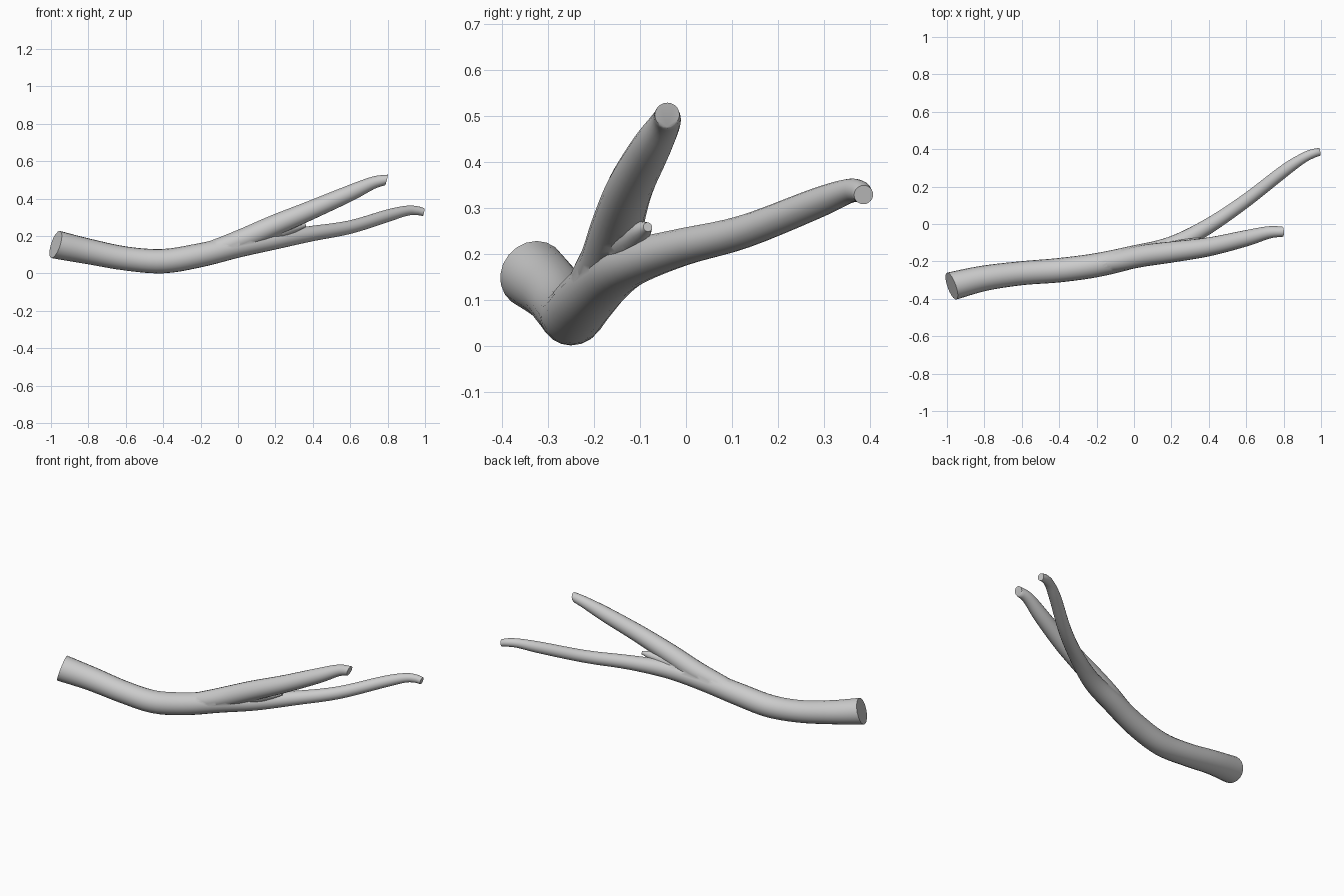
import bpy, bmesh, math
from mathutils import Vector

if "Cube" in bpy.data.objects:
    bpy.data.objects.remove(bpy.data.objects["Cube"])

SIDES, STEPS = 20, 5


def spline(pts):
    """Catmull-Rom through (x, y, z, radius) points."""
    p = [Vector(q) for q in pts]
    p = [2 * p[0] - p[1]] + p + [2 * p[-1] - p[-2]]
    out = []
    for i in range(1, len(p) - 2):
        a, b, c, d = p[i - 1:i + 3]
        for s in range(STEPS):
            t = s / STEPS
            out.append(0.5 * (2 * b + (c - a) * t + (2 * a - 5 * b + 4 * c - d) * t ** 2
                              + (3 * b - a - 3 * c + d) * t ** 3))
    return out + [p[-2]]


def limb(name, pts, start_dir=None, end_dir=None):
    """Capped tapering tube swept along the spline."""
    path = spline(pts)
    bm = bmesh.new()
    rings = []
    last = len(path) - 1
    for i, q in enumerate(path):
        tan = (path[min(i + 1, last)] - path[max(i - 1, 0)]).xyz.normalized()
        if i == 0 and start_dir:
            tan = Vector(start_dir).normalized()
        if i == last and end_dir:
            tan = Vector(end_dir).normalized()
        side = tan.cross(Vector((0, 0, 1))).normalized()
        up = side.cross(tan)
        rings.append([bm.verts.new(q.xyz + q.w * (side * math.cos(a) + up * math.sin(a)))
                      for a in (2 * math.pi * k / SIDES for k in range(SIDES))])
    for r, s in zip(rings, rings[1:]):
        for k in range(SIDES):
            n = (k + 1) % SIDES
            bm.faces.new((r[k], r[n], s[n], s[k]))
    bm.faces.new(rings[0][::-1])
    bm.faces.new(rings[-1])
    bmesh.ops.recalc_face_normals(bm, faces=bm.faces)
    me = bpy.data.meshes.new(name)
    bm.to_mesh(me)
    bm.free()
    ob = bpy.data.objects.new(name, me)
    bpy.context.collection.objects.link(ob)
    return ob


# Thick trunk running on into the lower, outward branch
trunk = limb("branch", [
    (-0.975, -0.332, 0.155, 0.076), (-0.8, -0.29, 0.118, 0.068),
    (-0.6, -0.263, 0.080, 0.064), (-0.4, -0.247, 0.066, 0.065),
    (-0.2, -0.220, 0.098, 0.064), (0, -0.175, 0.145, 0.060),
    (0.2, -0.118, 0.180, 0.051), (0.4, -0.010, 0.214, 0.041),
    (0.6, 0.126, 0.248, 0.036), (0.8, 0.282, 0.309, 0.033),
    (0.9, 0.350, 0.335, 0.027), (0.955, 0.376, 0.336, 0.024),
    (0.992, 0.386, 0.328, 0.021)],
    start_dir=(1, 0.36, -0.33), end_dir=(1, 0.15, -0.2))

# Upper branch
upper = limb("upper_branch", [
    (-0.2, -0.216, 0.102, 0.050), (-0.08, -0.197, 0.142, 0.055),
    (0.05, -0.170, 0.192, 0.058), (0.2, -0.150, 0.259, 0.056),
    (0.4, -0.122, 0.343, 0.050), (0.6, -0.076, 0.430, 0.043),
    (0.72, -0.045, 0.484, 0.033), (0.795, -0.041, 0.502, 0.027)],
    end_dir=(1, 0.05, -0.25))

# Webbing in the fork
web = limb("fork_web", [
    (0.0, -0.170, 0.170, 0.040), (0.2, -0.133, 0.220, 0.040),
    (0.3, -0.103, 0.245, 0.026), (0.36, -0.083, 0.258, 0.010)])

# Fuse the limbs into one skin
bpy.context.view_layer.objects.active = trunk
for part in (upper, web):
    mod = trunk.modifiers.new("fuse", 'BOOLEAN')
    mod.operation, mod.solver, mod.object = 'UNION', 'EXACT', part
    bpy.ops.object.modifier_apply(modifier=mod.name)
    bpy.data.objects.remove(part)

bpy.ops.object.select_all(action='DESELECT')
trunk.select_set(True)
bpy.ops.object.shade_smooth_by_angle(angle=math.radians(50))
